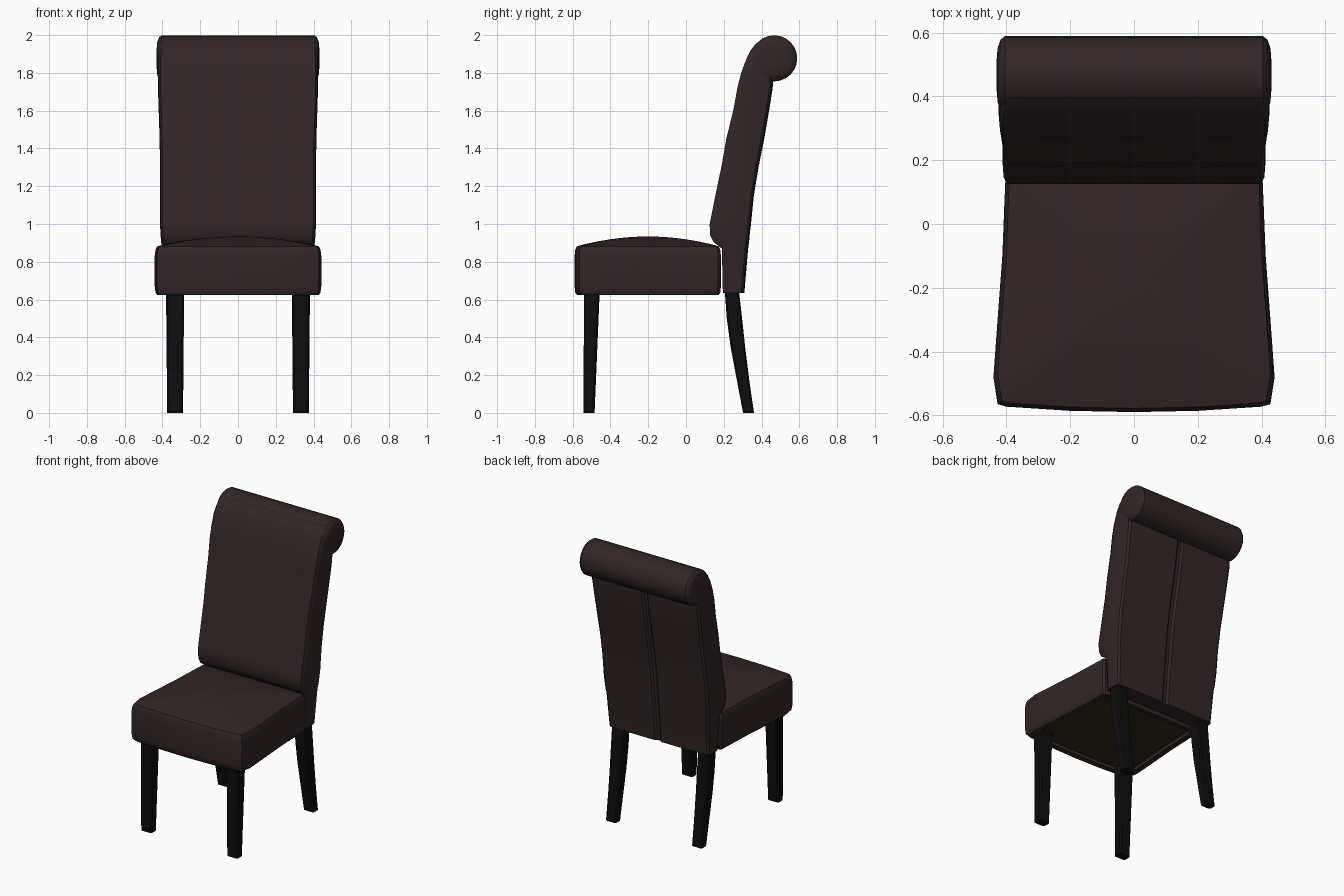
import bpy, bmesh, math

if "Cube" in bpy.data.objects:
    bpy.data.objects.remove(bpy.data.objects["Cube"])


def material(name, rgb):
    m = bpy.data.materials.new(name)
    m.diffuse_color = (*rgb, 1)
    m.use_nodes = True
    m.node_tree.nodes["Principled BSDF"].inputs["Base Color"].default_value = m.diffuse_color
    return m


LEATHER = material("dark brown leather", (0.031, 0.019, 0.020))
WOOD = material("black wood", (0.004, 0.004, 0.004))
LINING = material("olive lining", (0.030, 0.022, 0.010))


def loft(name, rings, mats, first_cap=0, angle=35):
    """Join equal-length rings of points into a closed, capped skin."""
    bm = bmesh.new()
    rows = [[bm.verts.new(p) for p in ring] for ring in rings]
    n = len(rows[0])
    for a, b in zip(rows, rows[1:]):
        for i in range(n):
            j = (i + 1) % n
            bm.faces.new((a[i], a[j], b[j], b[i]))
    bm.faces.new(rows[0]).material_index = first_cap
    bm.faces.new(rows[-1])
    bmesh.ops.recalc_face_normals(bm, faces=bm.faces[:])
    mesh = bpy.data.meshes.new(name)
    bm.to_mesh(mesh)
    bm.free()
    for m in mats:
        mesh.materials.append(m)
    ob = bpy.data.objects.new(name, mesh)
    bpy.context.collection.objects.link(ob)
    bpy.ops.object.select_all(action='DESELECT')
    ob.select_set(True)
    bpy.context.view_layer.objects.active = ob
    bpy.ops.object.shade_smooth_by_angle(angle=math.radians(angle))
    return ob


def lerp_table(table, z):
    for a, b in zip(table, table[1:]):
        if z <= b[0]:
            t = (z - a[0]) / (b[0] - a[0])
            return [p + (q - p) * t for p, q in zip(a, b)]
    return table[-1]


# seat cushion: bowed front, tapering to the back, domed top, recessed lining
half = [(0, -0.59), (0.2, -0.586), (0.40, -0.573), (0.428, -0.565), (0.441, -0.48),
        (0.428, -0.3), (0.413, -0.1), (0.406, 0.08), (0.402, 0.17), (0.39, 0.183), (0.2, 0.185)]
outline = half + [(0, 0.185)] + [(-x, y) for x, y in reversed(half[1:])]


def seat_ring(s, z):
    return [(x * s, -0.2 + (y + 0.2) * s, z) for x, y in outline]


levels = [(0.87, 0.645), (0.88, 0.626), (0.965, 0.623), (0.99, 0.635), (1, 0.67),
          (1, 0.83), (0.99, 0.865), (0.97, 0.882)]
levels += [(s, 0.882 + 0.052 * (1 - (s / 0.97) ** 2)) for s in (0.85, 0.7, 0.5, 0.3, 0.12)]
loft("seat", [seat_ring(*l) for l in levels], [LEATHER, LINING], first_cap=1)

# backrest: columns are height, front y, back y, half width
shape = [(0.635, 0.195, 0.305, 0.392), (0.87, 0.19, 0.325, 0.402), (0.905, 0.145, 0.33, 0.407),
         (0.94, 0.128, 0.333, 0.41), (1.0, 0.125, 0.34, 0.413), (1.15, 0.155, 0.355, 0.413),
         (1.3, 0.187, 0.38, 0.413), (1.45, 0.213, 0.41, 0.415), (1.6, 0.25, 0.436, 0.42),
         (1.72, 0.272, 0.455, 0.424), (1.8, 0.292, 0.46, 0.425), (1.87, 0.318, 0.46, 0.425),
         (1.92, 0.342, 0.46, 0.42), (1.95, 0.366, 0.46, 0.415), (1.975, 0.395, 0.46, 0.405)]
tufts = [(x, z) for z in (1.2, 1.65) for x in (-0.25, 0, 0.25)] + [(-0.125, 1.43), (0.125, 1.43)]


def back_ring(z):
    _, yf, yb, hw = lerp_table(shape, z)
    front = []
    for i in range(17):
        x = (i / 8 - 1) * (hw - 0.014)
        dent = sum(math.exp(-((x - a) / 0.05) ** 2 - ((z - b) / 0.06) ** 2) for a, b in tufts)
        front.append((x, yf + 0.009 * dent, z))
    d = yb - yf
    side = [(hw - 0.004, yf + 0.1 * d), (hw, yf + 0.35 * d), (hw, yf + 0.7 * d), (hw - 0.006, yb - 0.012)]
    # rear panel with a sewn centre seam
    rear = [(hw - 0.02, yb), (0.2, yb + 0.004), (0.025, yb + 0.004), (0.012, yb - 0.008)]
    right = side + rear
    return (front + [(x, y, z) for x, y in right]
            + [(-x, y, z) for x, y in reversed(right)])


zs = sorted({r[0] for r in shape} | {1.0 + 0.045 * k for k in range(1, 18)})
loft("backrest", [back_ring(z) for z in zs], [LEATHER])

# rolled top with softly puffed ends
ends = [(0.405, 0.122), (0.418, 0.112), (0.428, 0.085), (0.431, 0.045)]
stations = [(-x, r) for x, r in reversed(ends)] + ends
loft("top_roll", [[(x, 0.467 + r * math.cos(t * math.pi / 12), 1.877 + r * math.sin(t * math.pi / 12))
                   for t in range(24)] for x, r in stations], [LEATHER])


# legs: each level is height, front y, back y, half thickness across
def leg(name, side, table):
    rings = []
    for z, y0, y1, h in table:
        c, cx = 0.009, side * 0.333
        corners = [(-h + c, y0), (h - c, y0), (h, y0 + c), (h, y1 - c),
                   (h - c, y1), (-h + c, y1), (-h, y1 - c), (-h, y0 + c)]
        rings.append([(cx + x, y, z) for x, y in corners])
    loft(name, rings, [WOOD], angle=25)


front_leg = [(0, -0.543, -0.484, 0.042), (0.64, -0.54, -0.457, 0.048)]
back_leg = [(0, 0.302, 0.36, 0.040), (0.18, 0.268, 0.334, 0.042), (0.35, 0.236, 0.313, 0.044),
            (0.5, 0.216, 0.297, 0.046), (0.65, 0.205, 0.28, 0.048)]
for label, s in (("left", -1), ("right", 1)):
    leg("front_leg_" + label, s, front_leg)
    leg("back_leg_" + label, s, back_leg)
